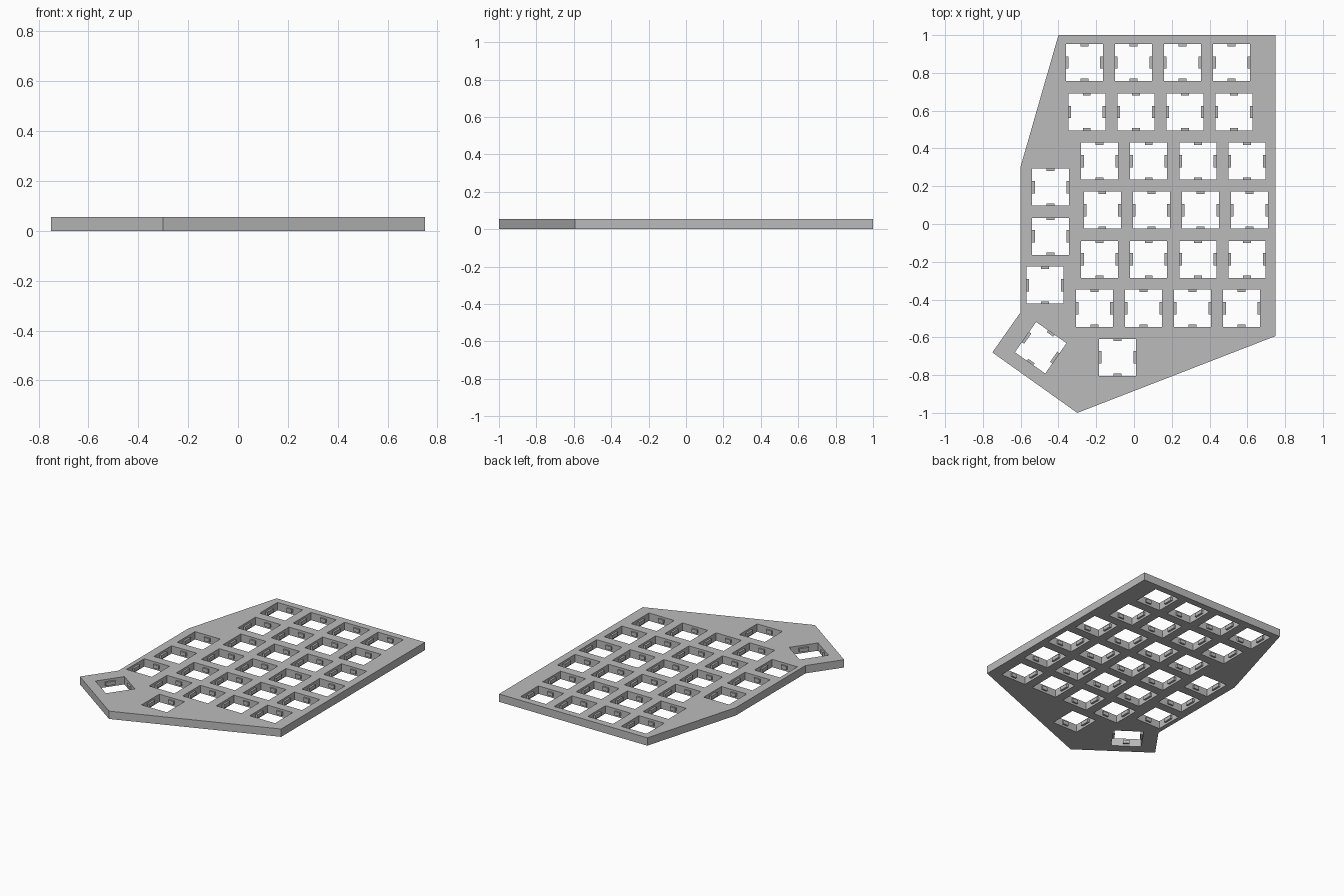
import bpy, bmesh, math
from mathutils import Matrix, Vector

if "Cube" in bpy.data.objects:
    bpy.data.objects.remove(bpy.data.objects["Cube"])

THICK = 0.055      # plate thickness
HOLE = 0.196       # square opening
PITCH = 0.26       # spacing of openings

grey = bpy.data.materials.new("plain grey")
grey.diffuse_color = (0.5, 0.5, 0.5, 1)
grey.use_nodes = True
grey.node_tree.nodes["Principled BSDF"].inputs["Base Color"].default_value = grey.diffuse_color


def make_object(name, bm):
    bmesh.ops.recalc_face_normals(bm, faces=bm.faces)
    mesh = bpy.data.meshes.new(name)
    bm.to_mesh(mesh)
    bm.free()
    mesh.materials.append(grey)
    obj = bpy.data.objects.new(name, mesh)
    bpy.context.collection.objects.link(obj)
    return obj


def add_box(bm, frame, centre, size):
    matrix = frame @ Matrix.Translation(centre) @ Matrix.Diagonal((*size, 1))
    bmesh.ops.create_cube(bm, size=1, matrix=matrix)


# Opening positions: (x, y, angle)
rows = [(-0.263, 0.855), (-0.25, 0.593), (-0.182, 0.333),
        (-0.168, 0.073), (-0.182, -0.187), (-0.21, -0.446)]
openings = [(x + i * PITCH, y, 0) for x, y in rows for i in range(4)]
openings += [(-0.441, 0.195, 0), (-0.441, -0.065, 0), (-0.471, -0.324, 0),
             (-0.087, -0.706, 0), (-0.494, -0.655, -35)]
frames = [Matrix.Translation((x, y, 0)) @ Matrix.Rotation(math.radians(a), 4, 'Z')
          for x, y, a in openings]

# Plate outline, extruded
outline = [(-0.4, 1), (-0.6, 0.305), (-0.6, -0.467), (-0.75, -0.68),
           (-0.3, -1), (0.75, -0.593), (0.75, 1)]
bm = bmesh.new()
base = bm.faces.new([bm.verts.new((x, y, 0)) for x, y in outline])
top = bmesh.ops.extrude_face_region(bm, geom=[base])["geom"]
bmesh.ops.translate(bm, vec=(0, 0, THICK),
                    verts=[v for v in top if isinstance(v, bmesh.types.BMVert)])
plate = make_object("plate", bm)

# Square openings cut through the plate
bm = bmesh.new()
for frame in frames:
    add_box(bm, frame, (0, 0, THICK / 2), (HOLE, HOLE, 0.2))
cutter = make_object("opening_cutter", bm)
cutter.hide_render = True
cutter.hide_viewport = True
cut = plate.modifiers.new("openings", 'BOOLEAN')
cut.operation = 'DIFFERENCE'
cut.solver = 'EXACT'
cut.object = cutter

# Retaining tabs at the middle of each opening wall
TAB_Z, TAB_H = 0.0275, 0.025
bm = bmesh.new()
for frame in frames:
    for s in (-1, 1):
        add_box(bm, frame, (s * (HOLE / 2 - 0.007), 0, TAB_Z), (0.014, 0.066, TAB_H))
        add_box(bm, frame, (0, s * (HOLE / 2 - 0.006), TAB_Z), (0.042, 0.012, TAB_H))
make_object("retaining_tabs", bm)
